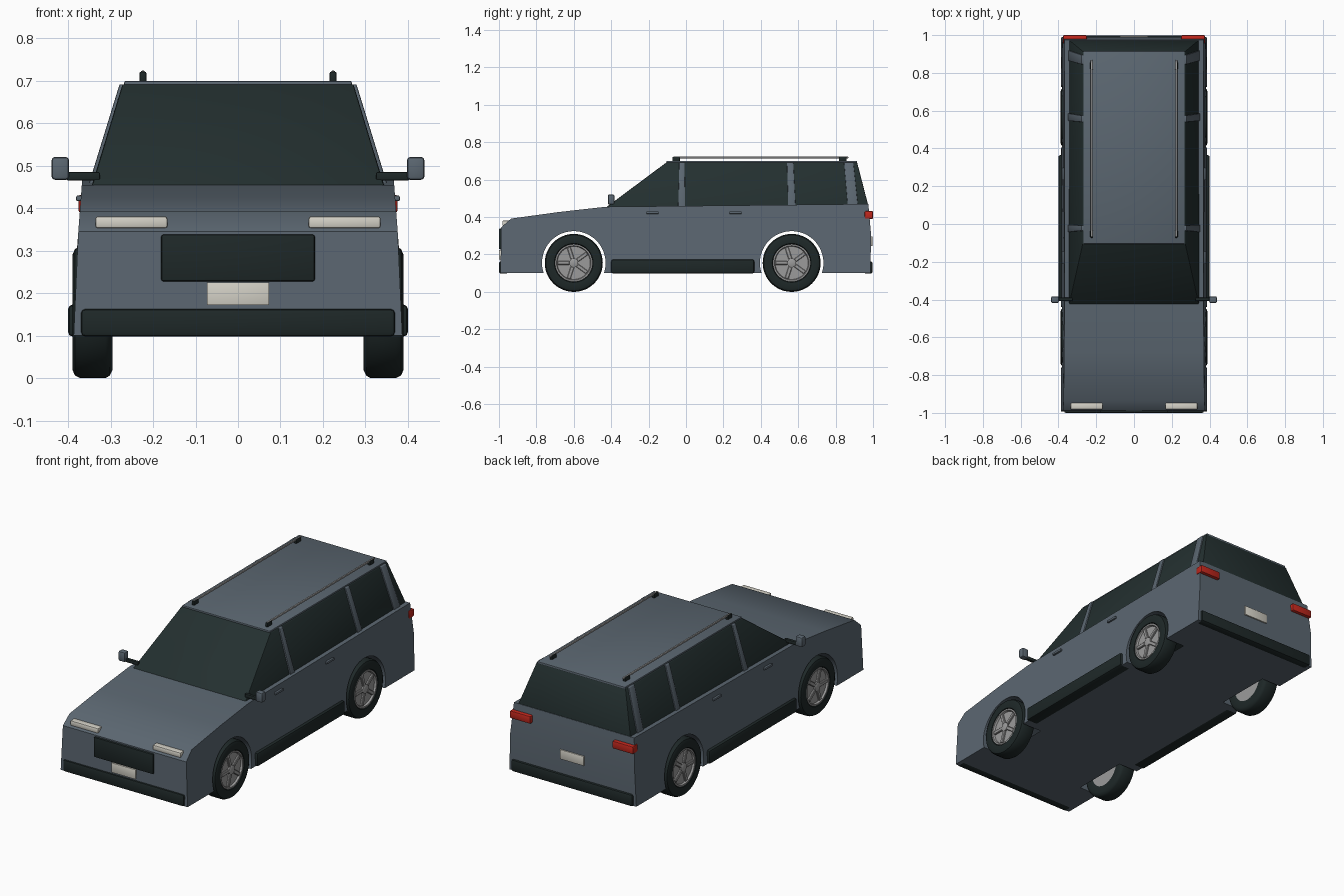
import bpy, bmesh, math
from mathutils import Vector, Matrix

if "Cube" in bpy.data.objects:
    bpy.data.objects.remove(bpy.data.objects["Cube"])


def material(name, r, g, b):
    m = bpy.data.materials.new(name)
    m.diffuse_color = (r, g, b, 1)
    m.use_nodes = True
    m.node_tree.nodes["Principled BSDF"].inputs["Base Color"].default_value = m.diffuse_color
    return m


PAINT = material("slate_paint", 0.105, 0.135, 0.165)
GLASS = material("dark_glass", 0.017, 0.029, 0.029)
TRIM = material("black_trim", 0.013, 0.021, 0.021)
ALLOY = material("alloy_grey", 0.33, 0.33, 0.33)
LAMP = material("lamp_white", 0.66, 0.64, 0.57)
RED = material("lamp_red", 0.52, 0.02, 0.012)


def finish(name, bm, mat, smooth=True):
    bmesh.ops.recalc_face_normals(bm, faces=bm.faces)
    me = bpy.data.meshes.new(name)
    bm.to_mesh(me)
    bm.free()
    me.materials.append(mat)
    ob = bpy.data.objects.new(name, me)
    bpy.context.collection.objects.link(ob)
    if smooth:
        smooth_by_angle(ob)
    return ob


def smooth_by_angle(ob):
    bpy.ops.object.select_all(action='DESELECT')
    ob.select_set(True)
    bpy.context.view_layer.objects.active = ob
    bpy.ops.object.shade_smooth_by_angle(angle=math.radians(35))


def bevel(bm, width, segs=2):
    if width:
        bmesh.ops.bevel(bm, geom=bm.edges[:], offset=width, segments=segs,
                        profile=0.5, affect='EDGES', clamp_overlap=True)


def mirror_x(bm):
    dup = bmesh.ops.duplicate(bm, geom=bm.verts[:] + bm.edges[:] + bm.faces[:])["geom"]
    for v in dup:
        if isinstance(v, bmesh.types.BMVert):
            v.co.x *= -1


def hexa(name, low, high, mat, bev=0.0, mirror=False):
    """Solid between two quads given as lists of four corners."""
    bm = bmesh.new()
    a = [bm.verts.new(p) for p in low]
    b = [bm.verts.new(p) for p in high]
    bm.faces.new(a)
    bm.faces.new(b)
    for i in range(4):
        j = (i + 1) % 4
        bm.faces.new((a[i], a[j], b[j], b[i]))
    bevel(bm, bev)
    if mirror:
        mirror_x(bm)
    return finish(name, bm, mat)


def box(name, x, y, z, mat, bev=0.0, mirror=False):
    def ring(h):
        return [(x[0], y[0], h), (x[1], y[0], h), (x[1], y[1], h), (x[0], y[1], h)]
    return hexa(name, ring(z[0]), ring(z[1]), mat, bev, mirror)


def lathe(name, profile, centre, side, mat, segs=48):
    """Spin (x, radius) points around the axle line."""
    bm = bmesh.new()
    vs = [bm.verts.new((px, 0, r)) for px, r in profile]
    es = [bm.edges.new((vs[i], vs[i + 1])) for i in range(len(vs) - 1)]
    bmesh.ops.spin(bm, geom=vs + es, cent=(0, 0, 0), axis=(1, 0, 0),
                   angle=math.tau, steps=segs, use_duplicate=False)
    bmesh.ops.remove_doubles(bm, verts=bm.verts, dist=1e-5)
    for v in bm.verts:
        v.co = Vector((v.co.x * side, v.co.y + centre[0], v.co.z + centre[1]))
    return finish(name, bm, mat)


AXLES = {"front": -0.60, "rear": 0.565}
HUB_Z = 0.155

# Lower body: side profile widened to a solid, tapering towards the shoulder
profile = [(-0.992, 0.10), (-0.988, 0.345), (-0.935, 0.392), (-0.68, 0.427),
           (-0.43, 0.455), (0.975, 0.47), (0.99, 0.30), (0.985, 0.10)]
bm = bmesh.new()
rings = []
for s in (-1, 1):
    rings.append([bm.verts.new((s * (0.387 - max(0, z - 0.2) * 0.075), y, z)) for y, z in profile])
    bm.faces.new(rings[-1])
n = len(profile)
for i in range(n):
    j = (i + 1) % n
    bm.faces.new((rings[0][i], rings[0][j], rings[1][j], rings[1][i]))
soft = [e for e in bm.edges if max(v.co.z for v in e.verts) > 0.11
        and e.calc_face_angle(0) > 0.3]
bmesh.ops.bevel(bm, geom=soft, offset=0.024, segments=4, profile=0.5,
                affect='EDGES', clamp_overlap=True)
body = finish("body", bm, PAINT, smooth=False)

# Wheel arches: pockets cut in both sides, open towards the hollow inside
INNER = 0.27
bm = bmesh.new()
for y in AXLES.values():
    for s in (-1, 1):
        mat = Matrix.Translation((s * (INNER + 0.1), y, HUB_Z)) @ Matrix.Rotation(math.pi / 2, 4, 'Y')
        bmesh.ops.create_cone(bm, cap_ends=True, segments=48, radius1=0.17,
                              radius2=0.17, depth=0.2, matrix=mat)
cutter = finish("arch_cutter", bm, PAINT, smooth=False)
cutter.hide_render = True
mod = body.modifiers.new("arches", 'BOOLEAN')
mod.operation = 'DIFFERENCE'
mod.solver = 'EXACT'
mod.object = cutter
cut = bpy.data.meshes.new_from_object(body.evaluated_get(bpy.context.evaluated_depsgraph_get()))
body.modifiers.clear()
body.data = cut
bpy.data.objects.remove(cutter)
bm = bmesh.new()
bm.from_mesh(cut)
walls = [f for f in bm.faces if all(abs(abs(v.co.x) - INNER) < 1e-3 for v in f.verts)]
bmesh.ops.delete(bm, geom=walls, context='FACES')
bm.to_mesh(cut)
bm.free()
smooth_by_angle(body)

# Cabin glass and roof panel
hexa("cabin_glass",
     [(-0.345, -0.43, 0.45), (0.345, -0.43, 0.45), (0.345, 0.975, 0.46), (-0.345, 0.975, 0.46)],
     [(-0.272, -0.105, 0.692), (0.272, -0.105, 0.692), (0.272, 0.915, 0.692), (-0.272, 0.915, 0.692)],
     GLASS, 0.004)
box("roof", (-0.268, 0.268), (-0.105, 0.915), (0.685, 0.70), PAINT, 0.004)

# Side pillars lying on the sloped glass: (bottom y range, top y range)
for label, lo, hi in (("front", (-0.042, -0.004), (-0.036, -0.008)),
                      ("middle", (0.546, 0.586), (0.54, 0.574)),
                      ("rear", (0.865, 0.92), (0.845, 0.895))):
    hexa(label + "_pillar",
         [(0.33, lo[0], 0.455), (0.352, lo[0], 0.455), (0.352, lo[1], 0.455), (0.33, lo[1], 0.455)],
         [(0.26, hi[0], 0.692), (0.279, hi[0], 0.692), (0.279, hi[1], 0.692), (0.26, hi[1], 0.692)],
         PAINT, 0.003, True)

# Bumpers, sills and grille
box("front_bumper", (-0.37, 0.37), (-1.0, -0.95), (0.098, 0.163), TRIM, 0.01)
box("rear_bumper", (-0.37, 0.37), (0.95, 0.998), (0.098, 0.163), TRIM, 0.01)
box("sill", (0.33, 0.40), (-0.40, 0.365), (0.098, 0.173), TRIM, 0.01, True)
box("grille", (-0.181, 0.181), (-1.0, -0.96), (0.228, 0.338), TRIM, 0.005)

# Number plates and lamps
box("front_plate", (-0.073, 0.073), (-0.999, -0.98), (0.172, 0.225), LAMP, 0.001)
box("rear_plate", (-0.073, 0.073), (0.975, 0.996), (0.245, 0.297), LAMP, 0.001)
box("headlight", (0.166, 0.336), (-0.982, -0.945), (0.353, 0.381), LAMP, 0.006, True)
box("tail_light", (0.25, 0.376), (0.955, 1.0), (0.39, 0.432), RED, 0.006, True)

# Door handles
for label, y0 in (("front", -0.212), ("rear", 0.232)):
    box(label + "_door_handle", (0.36, 0.381), (y0, y0 + 0.066), (0.417, 0.430), PAINT, 0.003, True)

# Door mirrors
box("mirror_arm", (0.325, 0.405), (-0.407, -0.39), (0.466, 0.485), TRIM, 0.003, True)
box("mirror", (0.398, 0.439), (-0.418, -0.383), (0.467, 0.521), PAINT, 0.008, True)

# Roof rails on feet
box("roof_rail", (0.219, 0.229), (-0.068, 0.868), (0.714, 0.724), ALLOY, 0.003, True)
for label, y in (("front", -0.053), ("rear", 0.838)):
    box(label + "_rail_foot", (0.216, 0.232), (y - 0.02, y + 0.02), (0.695, 0.722), TRIM, 0.004, True)

# Wheels: tyre, rim, hub and five spokes
TYRE = [(0.30, 0.098), (0.295, 0.135), (0.302, 0.149), (0.312, 0.155), (0.372, 0.155),
        (0.384, 0.149), (0.39, 0.135), (0.386, 0.104), (0.374, 0.098), (0.30, 0.098)]
RIM = [(0.30, 0), (0.30, 0.10), (0.384, 0.10), (0.384, 0.092), (0.374, 0.088), (0.374, 0)]
HUB = [(0.37, 0.024), (0.383, 0.024), (0.386, 0.018), (0.386, 0)]
for axle, y in AXLES.items():
    for label, s in (("left", -1), ("right", 1)):
        tag = f"{axle}_{label}_"
        lathe(tag + "tyre", TYRE, (y, HUB_Z), s, TRIM)
        lathe(tag + "rim", RIM, (y, HUB_Z), s, ALLOY)
        lathe(tag + "hub", HUB, (y, HUB_Z), s, ALLOY, 24)
        bm = bmesh.new()
        for k in range(5):
            place = (Matrix.Translation((s * 0.377, y, HUB_Z))
                     @ Matrix.Rotation(math.pi + k * math.tau / 5, 4, 'X')
                     @ Matrix.Translation((0, 0.055, 0))
                     @ Matrix.Diagonal((0.013, 0.066, 0.02, 1)))
            bmesh.ops.create_cube(bm, size=1, matrix=place)
        bevel(bm, 0.003, 1)
        finish(tag + "spokes", bm, ALLOY)
